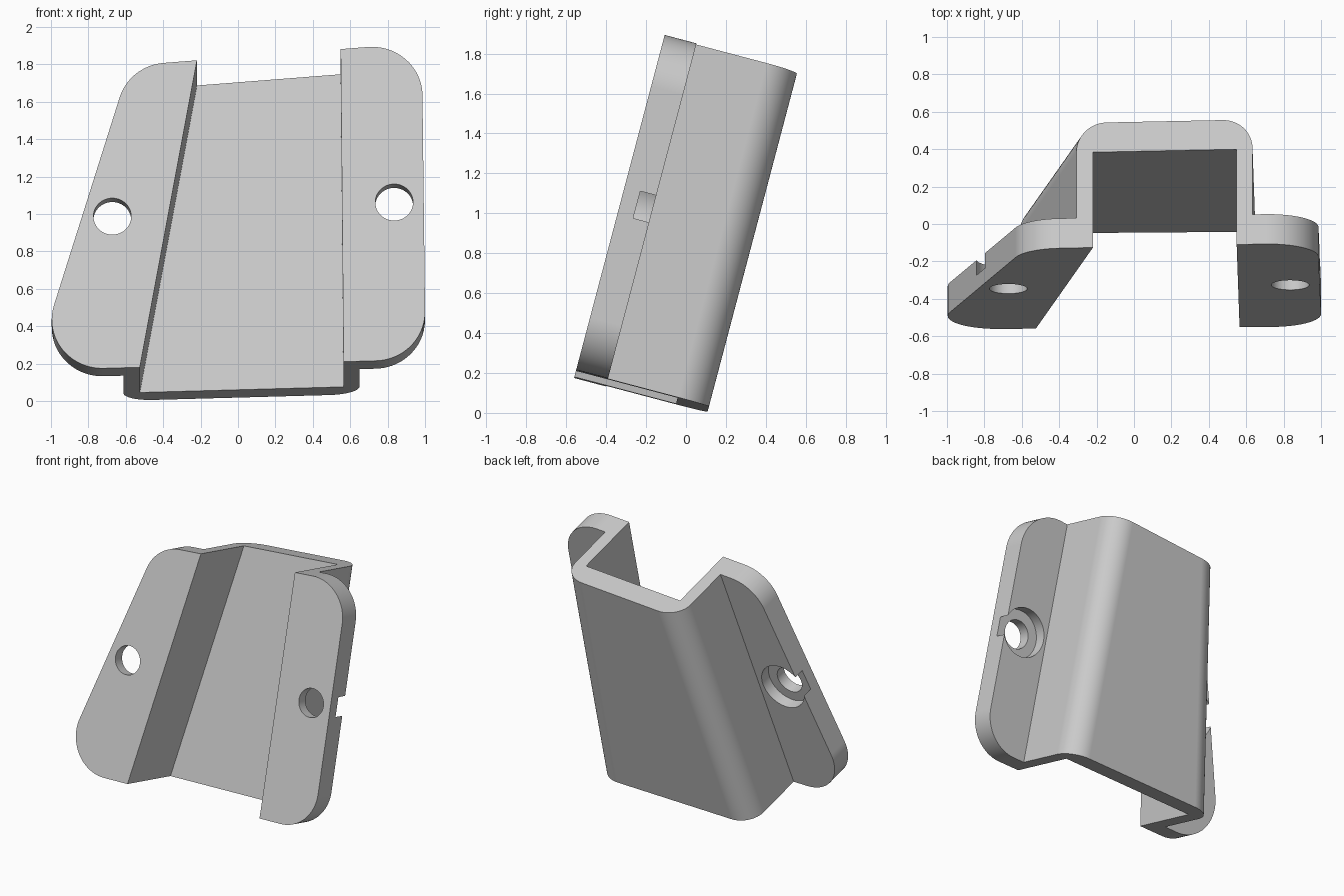
import bpy, bmesh, math
from mathutils import Vector

cube = bpy.data.objects.get("Cube")
if cube:
    bpy.data.objects.remove(cube, do_unlink=True)

TILT = math.radians(14.8)
FRONT, FLANGE_BACK, INNER, BACK = -0.587, -0.422, -0.06, 0.103   # depths

grey = bpy.data.materials.new("plain_grey")
grey.use_nodes = True
colour = (0.6, 0.6, 0.6, 1)
grey.diffuse_color = colour
grey.node_tree.nodes["Principled BSDF"].inputs["Base Color"].default_value = colour


def loft(name, ring_a, ring_b):
    """Closed solid between two matching rings, leaning back by TILT."""
    bm = bmesh.new()
    a = [bm.verts.new(p) for p in ring_a]
    b = [bm.verts.new(p) for p in ring_b]
    n = len(a)
    bm.faces.new(a)
    bm.faces.new(b[::-1])
    for i in range(n):
        j = (i + 1) % n
        bm.faces.new((a[j], a[i], b[i], b[j]))
    bmesh.ops.recalc_face_normals(bm, faces=bm.faces)
    mesh = bpy.data.meshes.new(name)
    bm.to_mesh(mesh)
    bm.free()
    mesh.materials.append(grey)
    obj = bpy.data.objects.new(name, mesh)
    bpy.context.collection.objects.link(obj)
    obj.rotation_euler.x = -TILT
    return obj


def prism(name, outline, d0, d1):
    return loft(name, [(x, d0, h) for x, h in outline], [(x, d1, h) for x, h in outline])


def fillet(prev, corner, nxt, radius, steps=20):
    """Arc points that round a corner."""
    c = Vector(corner)
    u = (Vector(prev) - c).normalized()
    v = (Vector(nxt) - c).normalized()
    half = u.angle(v) / 2
    centre = c + (u + v).normalized() * radius / math.sin(half)
    start = c + u * radius / math.tan(half) - centre
    end = c + v * radius / math.tan(half) - centre
    sweep = math.pi - 2 * half
    return [centre + (start * math.sin(sweep * (1 - k / steps)) + end * math.sin(sweep * k / steps))
            / math.sin(sweep) for k in range(steps + 1)]


def circle(x, h, r, n=64):
    return [(x + r * math.cos(math.tau * k / n), h + r * math.sin(math.tau * k / n)) for k in range(n)]


def combine(target, cutter, operation):
    mod = target.modifiers.new(operation, 'BOOLEAN')
    mod.operation, mod.object, mod.solver = operation, cutter, 'EXACT'
    bpy.context.view_layer.objects.active = target
    bpy.ops.object.modifier_apply(modifier=mod.name)
    bpy.data.objects.remove(cutter, do_unlink=True)


def hat_section(h):
    """Channel cross-section with flanges; the left wall leans, the right is nearly upright."""
    il = -0.525 + 0.18 * (h - 0.031)
    ir = 0.565 - 0.009 * h
    ol, orr = il - 0.087, ir + 0.085
    pts = [(-1.6, FRONT), (il, FRONT), (il, INNER), (ir, INNER), (ir, FRONT), (1.6, FRONT),
           (1.6, FLANGE_BACK), (orr, FLANGE_BACK)]
    pts += fillet((orr, FLANGE_BACK), (orr, BACK), (ol, BACK), 0.16)
    pts += fillet((orr, BACK), (ol, BACK), (ol, FLANGE_BACK), 0.16)
    pts += [(ol, FLANGE_BACK), (-1.6, FLANGE_BACK)]
    return [(x, d, h) for x, d in pts]


# Folded channel body
bracket = loft("bracket", hat_section(-0.3), hat_section(2.1))

# Trim to the tapered outline with rounded flange corners
corners = [(-1.094, 0.015), (1.003, 0.075), (0.983, 1.826), (-0.579, 1.70)]
outline = []
for i, corner in enumerate(corners):
    outline += fillet(corners[i - 1], corner, corners[(i + 1) % 4], 0.27)
combine(bracket, prism("outline_trim", outline, -1, 0.5), 'INTERSECT')

# Screw holes with counterbores that break through the outer edges
for x, h in ((-0.672, 0.866), (0.835, 0.944)):
    combine(bracket, prism("screw_hole", circle(x, h, 0.101), -0.8, -0.45), 'DIFFERENCE')
    combine(bracket, prism("counterbore", circle(x, h, 0.173), -0.505, FLANGE_BACK + 0.03), 'DIFFERENCE')

# Smooth curves, crisp edges
bpy.ops.object.select_all(action='DESELECT')
bracket.select_set(True)
bpy.context.view_layer.objects.active = bracket
bpy.ops.object.shade_smooth_by_angle(angle=math.radians(30))
weighted = bracket.modifiers.new("weighted_normals", 'WEIGHTED_NORMAL')
weighted.keep_sharp = True
